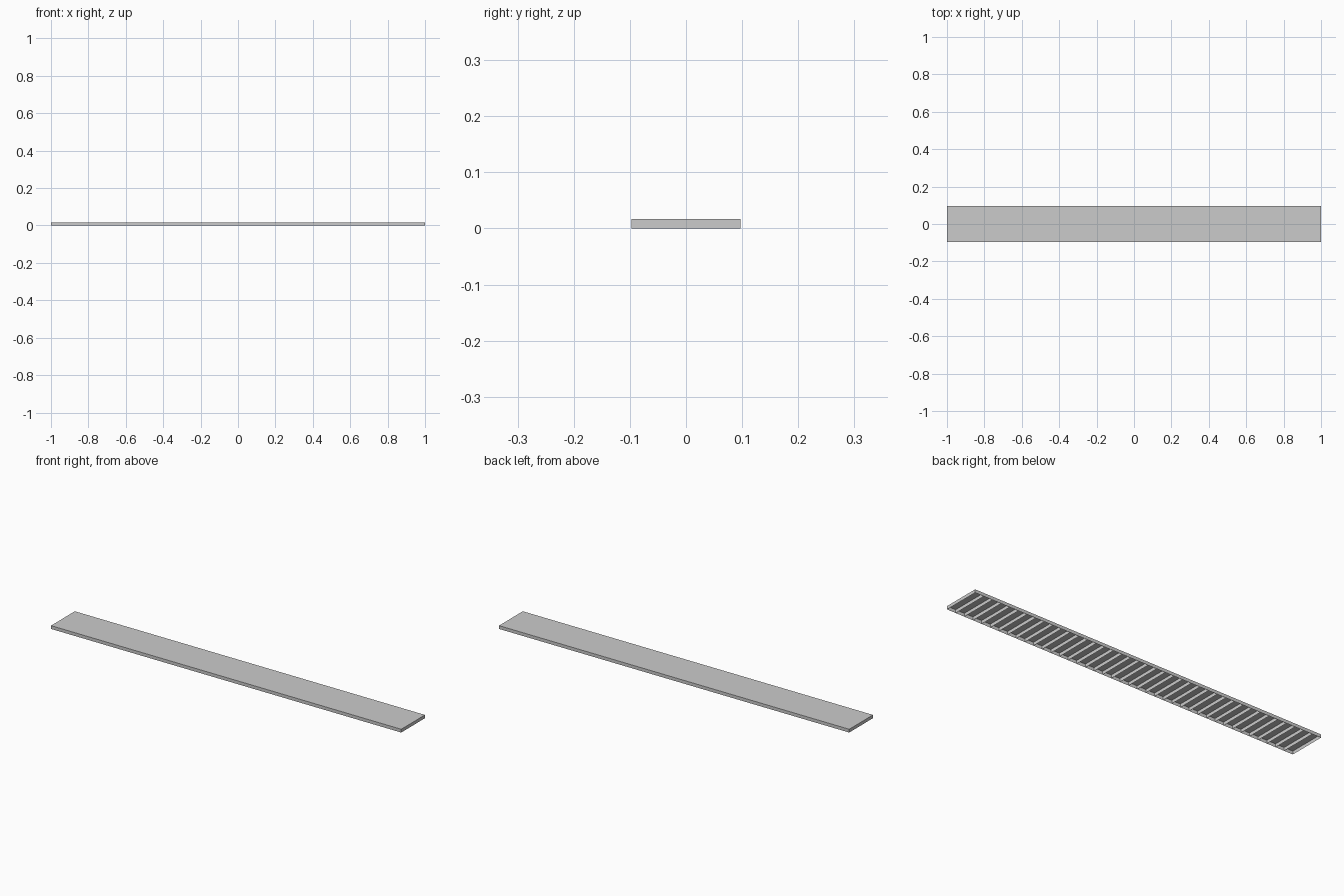
import bpy, bmesh

if "Cube" in bpy.data.objects:
    bpy.data.objects.remove(bpy.data.objects["Cube"])

LENGTH, WIDTH, HEIGHT, COUNT = 2.0, 0.194, 0.017, 40
PITCH = LENGTH / COUNT

# One slat: a shallow thin-walled tray, open underneath
bm = bmesh.new()
bmesh.ops.create_cube(bm, size=1.0)
for v in bm.verts:
    v.co.x = -LENGTH / 2 + (v.co.x + 0.5) * PITCH
    v.co.y *= WIDTH
    v.co.z = (v.co.z + 0.5) * HEIGHT
bm.normal_update()
bottom = [f for f in bm.faces if f.normal.z < -0.5]
bmesh.ops.delete(bm, geom=bottom, context='FACES_ONLY')
mesh = bpy.data.meshes.new("slat_strip")
bm.to_mesh(mesh)
bm.free()

strip = bpy.data.objects.new("slat_strip", mesh)
bpy.context.collection.objects.link(strip)

# Repeat the slat edge to edge along the full length
arr = strip.modifiers.new("slats", 'ARRAY')
arr.count = COUNT
arr.use_relative_offset = False
arr.use_constant_offset = True
arr.constant_offset_displace = (PITCH, 0, 0)
